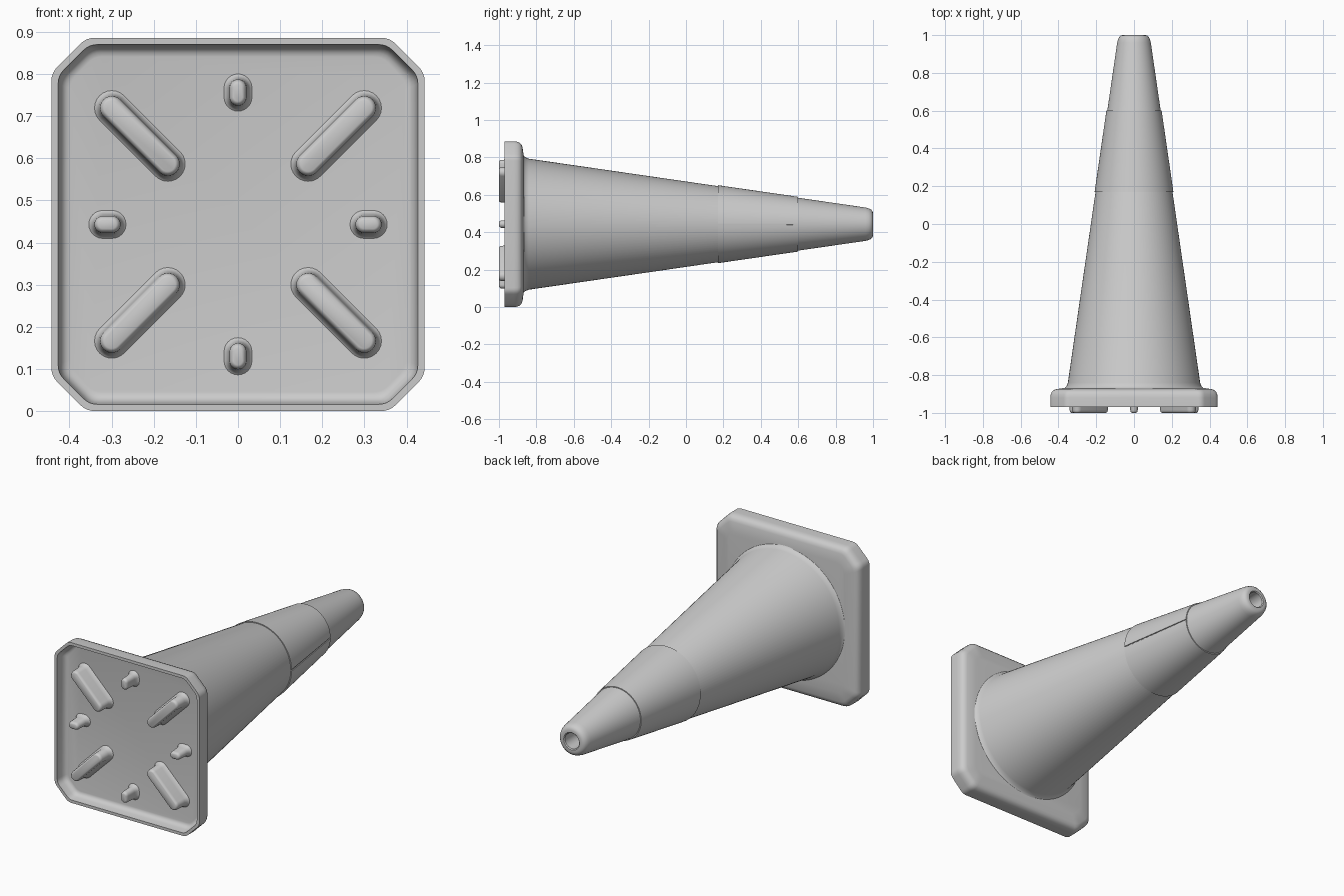
import bpy, bmesh, math
from mathutils import Vector

if "Cube" in bpy.data.objects:
    bpy.data.objects.remove(bpy.data.objects["Cube"], do_unlink=True)

MID = 0.443   # height of the cone axis
SEG = 96

grey = bpy.data.materials.new("plain grey")
grey.use_nodes = True
grey.diffuse_color = (0.6, 0.6, 0.6, 1)
grey.node_tree.nodes["Principled BSDF"].inputs["Base Color"].default_value = (0.6, 0.6, 0.6, 1)


def finish(name, bm, angle=40):
    bmesh.ops.recalc_face_normals(bm, faces=bm.faces)
    mesh = bpy.data.meshes.new(name)
    bm.to_mesh(mesh)
    bm.free()
    obj = bpy.data.objects.new(name, mesh)
    obj.location.z = MID
    bpy.context.collection.objects.link(obj)
    mesh.materials.append(grey)
    bpy.ops.object.select_all(action="DESELECT")
    obj.select_set(True)
    bpy.context.view_layer.objects.active = obj
    bpy.ops.object.shade_smooth_by_angle(angle=math.radians(angle))
    return obj


def loft(bm, loops, closed=True, cap_start=False, cap_end=False):
    """Skin a list of equally long point loops."""
    rings = [[bm.verts.new(p) for p in loop] for loop in loops]
    n = len(rings[0])
    for a, b in zip(rings, rings[1:]):
        for i in range(n if closed else n - 1):
            j = (i + 1) % n
            bm.faces.new((a[i], a[j], b[j], b[i]))
    if cap_start:
        bm.faces.new(rings[0])
    if cap_end:
        bm.faces.new(rings[-1])
    return rings


def circle(r, y, start=0.0, sweep=math.tau, count=SEG):
    return [(r * math.cos(start + sweep * i / count), y,
             r * math.sin(start + sweep * i / count)) for i in range(count)]


def octagon(half, y):
    """Square with cut corners, each vertex softened by a short curve."""
    cut = 0.083 - 0.586 * (0.443 - half)
    k = half - cut
    pts = [Vector((sx * a, y, sz * b)) for sx, sz, a, b in (
        (1, -1, half, k), (1, 1, half, k), (1, 1, k, half), (-1, 1, k, half),
        (-1, 1, half, k), (-1, -1, half, k), (-1, -1, k, half), (1, -1, k, half))]
    loop = []
    for i, p in enumerate(pts):
        a = p + (pts[i - 1] - p).normalized() * 0.02
        b = p + (pts[(i + 1) % 8] - p).normalized() * 0.02
        for t in (0, 0.25, 0.5, 0.75, 1):
            loop.append(a * (1 - t) ** 2 + p * 2 * t * (1 - t) + b * t * t)
    return loop


def capsule(r, length, y, centre, angle):
    """Stadium outline lying in the plate's plane."""
    c, s = math.cos(angle), math.sin(angle)
    loop = []
    for end in (1, -1):
        for i in range(13):
            a = math.pi * (i / 12 - 0.5)
            u = end * (length / 2 + r * math.cos(a))
            v = end * r * math.sin(a)
            loop.append((centre[0] + u * c - v * s, y, centre[1] + u * s + v * c))
    return loop


# Base plate: recessed underside, thin rim, rounded outer edge
plate = [(0.398, -0.91), (0.408, -0.912), (0.417, -0.92), (0.423, -0.935),
         (0.427, -0.97), (0.443, -0.97), (0.443, -0.92), (0.441, -0.903),
         (0.435, -0.889), (0.425, -0.879), (0.41, -0.874), (0.36, -0.867)]
bm = bmesh.new()
loft(bm, [octagon(h, y) for h, y in plate], cap_start=True, cap_end=True)
finish("base_plate", bm)


# Cone body with a small fillet at the plate and a blind hole in the tip
def cone_radius(y):
    return 0.353 - 0.145 * (y + 0.86)


body = [(0.375, -0.872), (0.365, -0.867), (0.357, -0.858),
        (cone_radius(-0.84), -0.84), (cone_radius(0.96), 0.96),
        (0.085, 0.975), (0.079, 0.989), (0.07, 0.997), (0.06, 1.0),
        (0.048, 1.0), (0.043, 0.995), (0.042, 0.8)]
bm = bmesh.new()
loft(bm, [circle(r, y) for r, y in body], cap_start=True, cap_end=True)
finish("cone_body", bm)

# Thin wrap-around sleeve with a narrow seam on the left side
gap = 0.02
bm = bmesh.new()
lift = 0.005
section = [(cone_radius(y) + d, y) for y, d in
           ((0.17, -0.003), (0.17, lift), (0.6, lift), (0.6, -0.003))]
rings = loft(bm, [circle(r, y, gap, (math.tau - 2 * gap) * SEG / (SEG - 1))
                  for r, y in section], closed=False)
for end in (0, -1):
    bm.faces.new([ring[end] for ring in rings])
finish("sleeve", bm, 30)


# Feet under the plate: flared root, straight wall, rounded tip
def foot(name, centre, angle, length, r, flare):
    steps = [(r + flare, -0.908), (r + flare * 0.6, -0.912), (r + flare * 0.25, -0.92),
             (r, -0.935), (r - 0.002, -0.985), (r - 0.004, -0.993),
             (r - 0.008, -0.998), (r - 0.012, -1.0)]
    bm = bmesh.new()
    loft(bm, [capsule(w, length, y, centre, angle) for w, y in steps], cap_end=True)
    finish(name, bm)


for sx, side in ((1, "left"), (-1, "right")):
    for sz, level in ((1, "upper"), (-1, "lower")):
        foot(f"{level}_{side}_long_foot", (sx * 0.233, sz * 0.21),
             math.atan2(sz, sx), 0.188, 0.03, 0.014)
    foot(f"{side}_short_foot", (sx * 0.31, 0), 0, 0.022, 0.022, 0.014)
foot("upper_short_foot", (0, 0.313), math.pi / 2, 0.022, 0.022, 0.014)
foot("lower_short_foot", (0, -0.313), math.pi / 2, 0.022, 0.022, 0.014)
